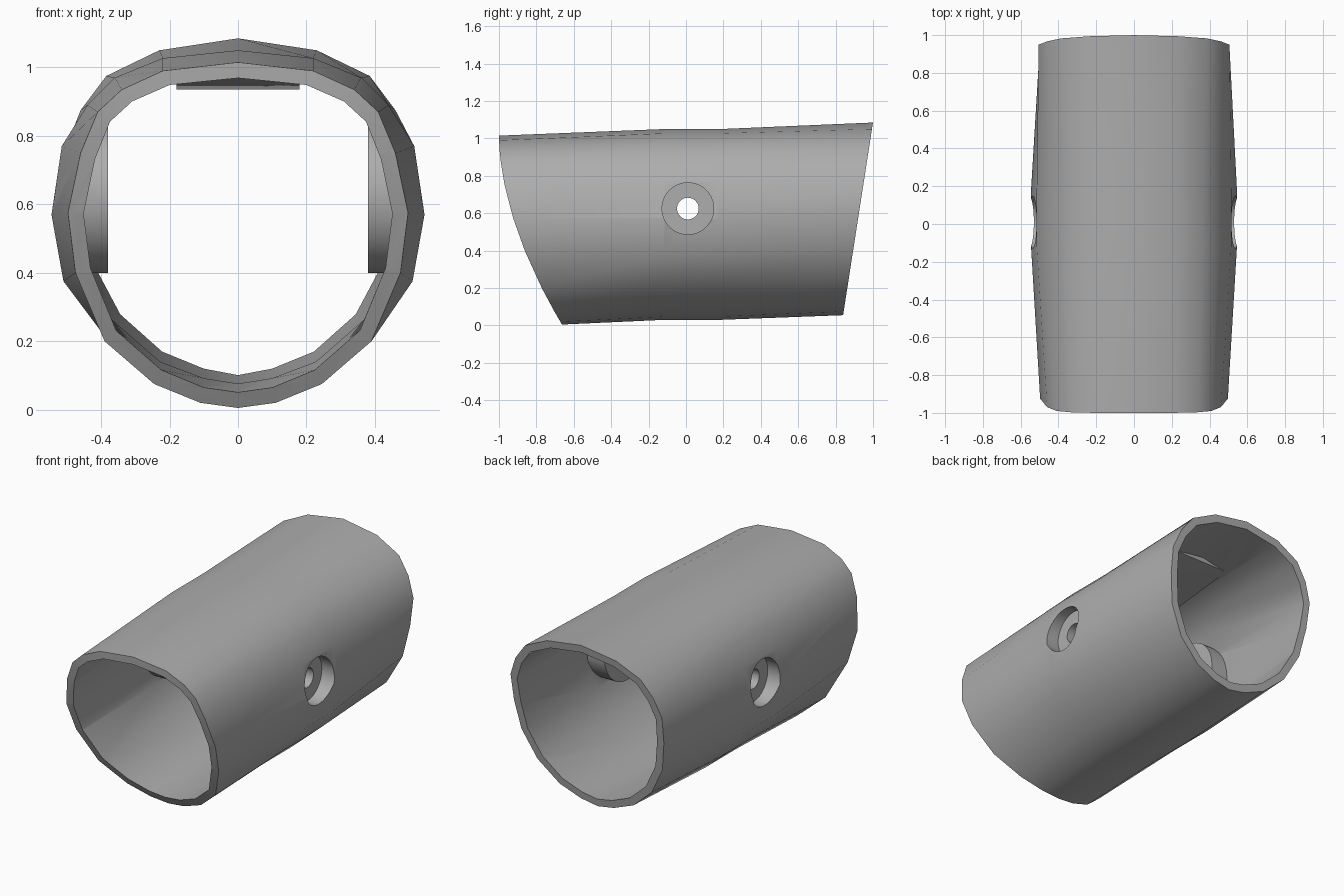
import bpy, bmesh, math
from mathutils import Matrix

cube = bpy.data.objects.get("Cube")
if cube:
    bpy.data.objects.remove(cube, do_unlink=True)

# One plain grey for the whole sleeve
grey = bpy.data.materials.new("grey")
grey.use_nodes = True
grey.diffuse_color = (0.42, 0.42, 0.42, 1)
grey.node_tree.nodes["Principled BSDF"].inputs["Base Color"].default_value = (0.42, 0.42, 0.42, 1)

# Half cross-sections (x, z), bottom to top
FRONT = [(0, .005), (.11, .02), (.245, .075), (.39, .2), (.475, .4), (.497, .575),
         (.46, .75), (.41, .87), (.34, .935), (.22, .99), (0, 1.015)]
MIDDLE = [(0, .03), (.11, .047), (.25, .1), (.405, .235), (.51, .375), (.545, .57),
          (.515, .77), (.44, .89), (.36, .97), (.22, 1.027), (0, 1.05)]
BACK = [(0, .055), (.11, .075), (.245, .13), (.38, .25), (.47, .42), (.5, .6),
        (.505, .76), (.46, .875), (.385, .975), (.23, 1.05), (0, 1.085)]


def front_y(z):
    """Scooped front end."""
    return -.66 - .34 * (1 - max(0, 1 - z / 1.015) ** 1.8)


def back_y(z):
    """Straight, slanted back end."""
    return .84 + (z - .055) * .155


def inset(half, t):
    """Move a half section inwards by t."""
    out = []
    for x, z in half:
        d = math.hypot(x, z - .55)
        out.append((x * (1 - t / d), .55 + (z - .55) * (1 - t / d)))
    return out


def make_object(name, bm):
    bmesh.ops.recalc_face_normals(bm, faces=bm.faces)
    mesh = bpy.data.meshes.new(name)
    bm.to_mesh(mesh)
    bm.free()
    mesh.materials.append(grey)
    ob = bpy.data.objects.new(name, mesh)
    bpy.context.collection.objects.link(ob)
    return ob


def loft(name, t, overshoot):
    """Solid lofted through the sections, inset by t and lengthened by overshoot."""
    bm = bmesh.new()
    stations = [(FRONT, front_y), (MIDDLE, lambda z: -.12),
                (MIDDLE, lambda z: .18), (BACK, back_y)]
    if overshoot:
        stations.insert(0, (FRONT, lambda z: front_y(z) - overshoot))
        stations.append((BACK, lambda z: back_y(z) + overshoot))
    rings = []
    for half, y_of in stations:
        pts = inset(half, t) if t else half
        loop = pts + [(-x, z) for x, z in pts[-2:0:-1]]
        rings.append([bm.verts.new((x, y_of(z), z)) for x, z in loop])
    n = len(rings[0])
    for a, b in zip(rings, rings[1:]):
        for i in range(n):
            j = (i + 1) % n
            bm.faces.new((a[i], a[j], b[j], b[i]))
    # ends closed with level strips so they keep their curve
    for r in (rings[0], rings[-1]):
        for i in range(n // 2):
            strip = [r[i], r[i + 1], r[-i - 1], r[-i % n]]
            bm.faces.new(list(dict.fromkeys(strip)))
    return make_object(name, bm)


def side_cylinder(name, radius, x0, x1, sides=48):
    """Cylinder lying along x on the pivot axis."""
    bm = bmesh.new()
    m = Matrix.Translation(((x0 + x1) / 2, .01, .625)) @ Matrix.Rotation(math.pi / 2, 4, 'Y')
    bmesh.ops.create_cone(bm, cap_ends=True, segments=sides, radius1=radius,
                          radius2=radius, depth=abs(x1 - x0), matrix=m)
    return make_object(name, bm)


def prism(name, profile, half_width):
    """Profile in y and z, extruded across x."""
    bm = bmesh.new()
    face = bm.faces.new([bm.verts.new((-half_width, y, z)) for y, z in profile])
    new = bmesh.ops.extrude_face_region(bm, geom=[face])["geom"]
    bmesh.ops.translate(bm, vec=(2 * half_width, 0, 0),
                        verts=[v for v in new if isinstance(v, bmesh.types.BMVert)])
    return make_object(name, bm)


def cut(target, cutter):
    """Subtract cutter from target and discard it."""
    cutter.hide_render = True
    mod = target.modifiers.new("cut", 'BOOLEAN')
    mod.operation, mod.solver, mod.object = 'DIFFERENCE', 'EXACT', cutter
    bpy.context.view_layer.objects.active = target
    bpy.ops.object.modifier_apply(modifier=mod.name)
    bpy.data.objects.remove(cutter, do_unlink=True)


# Outer body and the hollow inside it
sleeve = loft("sleeve", 0, 0)
cavity = loft("cavity", .046, .15)

# Round bosses on both inner side walls, and a shallow wedge under the roof
for s in (-1, 1):
    cut(cavity, side_cylinder("boss", .225, s * .38, s * .7))
cut(cavity, prism("roof_pad", [(-.6, 1.12), (-.55, .985), (0, .935), (.6, 1.0), (.65, 1.12)], .18))
cut(sleeve, cavity)

# Counterbored screw holes through both sides
for s in (-1, 1):
    cut(sleeve, side_cylinder("counterbore", .138, s * .455, s * .8))
cut(sleeve, side_cylinder("screw_hole", .058, -.9, .9, 32))

# Smooth flanks with crisp rims
bpy.ops.object.select_all(action='DESELECT')
sleeve.select_set(True)
bpy.context.view_layer.objects.active = sleeve
bpy.ops.object.shade_smooth_by_angle(angle=math.radians(30))
